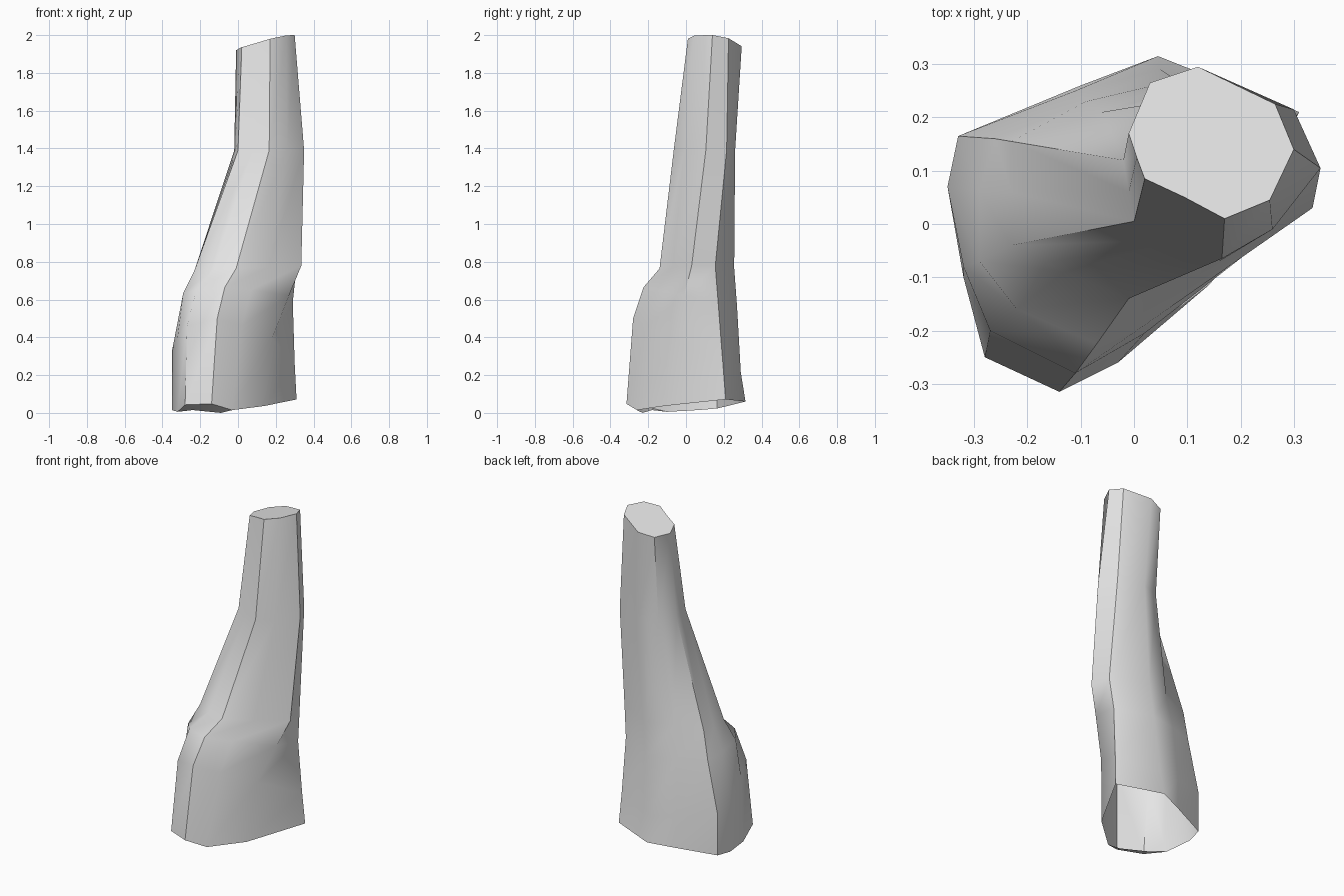
import bpy
import bmesh
import math

# Remove only the default object
default_cube = bpy.data.objects.get("Cube")
if default_cube:
    bpy.data.objects.remove(default_cube, do_unlink=True)


def make_material(name, value):
    """Plain flat grey, shown the same in viewport and render."""
    material = bpy.data.materials.new(name)
    material.use_nodes = True
    colour = (value, value, value, 1)
    material.diffuse_color = colour
    material.node_tree.nodes["Principled BSDF"].inputs["Base Color"].default_value = colour
    return material


def add_section(mesh, outline, height, slope_x=0, slope_y=0):
    """Place a horizontal outline on a gently tilted plane."""
    return [mesh.verts.new((x, y, height + slope_x * x + slope_y * y)) for x, y in outline]


def bridge(mesh, lower, upper):
    """Join two matching sections with a band of quads."""
    count = len(lower)
    for index in range(count):
        following = (index + 1) % count
        mesh.faces.new((lower[index], lower[following], upper[following], upper[index]))


# Outlines run from the back left corner, round the front, to the back
sole = [(-.33, .165), (-.35, .07), (-.32, -.1), (-.28, -.25), (-.14, -.315),
        (-.03, -.26), (.14, -.115), (.31, .21), (.045, .315), (-.1, .26)]
lower_bulge = [(-.33, .165), (-.35, .07), (-.32, -.08), (-.27, -.2), (-.11, -.28),
               (.02, -.205), (.18, -.07), (.3, .195), (.05, .29), (-.11, .25)]
upper_bulge = [(-.26, .16), (-.29, .06), (-.29, -.07), (-.22, -.16), (-.07, -.225),
               (.07, -.155), (.27, -.01), (.29, .17), (.08, .27), (-.09, .23)]
neck = [(-.23, .155), (-.23, .06), (-.23, -.04), (-.13, -.09), (-.01, -.14),
        (.16, -.07), (.335, .03), (.31, .155), (.1, .255), (-.06, .21)]
bend = [(-.02, .12), (-.01, .06), (0, .005), (.08, -.03), (.165, -.065),
        (.26, -.01), (.35, .105), (.3, .215), (.14, .26), (.03, .225)]
tip = [(-.01, .17), (.005, .125), (.02, .085), (.095, .05), (.17, .01),
       (.255, .045), (.3, .14), (.265, .225), (.12, .295), (.03, .265)]

# Bent stem: loft the sections from the open sole to the slanted tip
stem = bmesh.new()
sections = [
    add_section(stem, sole, .035, .07, .07),
    add_section(stem, lower_bulge, .36, slope_y=-.5),
    add_section(stem, upper_bulge, .62, slope_y=-.2),
    add_section(stem, neck, .765, slope_x=.04),
    add_section(stem, bend, 1.39),
    add_section(stem, tip, 1.939, .249, -.095),
]
for lower_section, upper_section in zip(sections, sections[1:]):
    bridge(stem, lower_section, upper_section)

# Flat slanted cut at the tip
stem.faces.new(sections[-1])

# Raise the front toe and roll a narrow lip under it; the sole stays hollow
side, toe_left, toe_right, front = sections[0][2:6]
for vertex in (toe_left, toe_right):
    vertex.co.z += .045
lip_left = stem.verts.new((-.24, -.18, .015))
lip_right = stem.verts.new((-.09, -.23, 0))
stem.faces.new((toe_left, side, lip_left))
stem.faces.new((toe_right, toe_left, lip_left, lip_right))
stem.faces.new((front, toe_right, lip_right))

bmesh.ops.recalc_face_normals(stem, faces=stem.faces)

# Turn the loft into an object with soft sides and crisp ridges
stem_mesh = bpy.data.meshes.new("bent_stem")
stem.to_mesh(stem_mesh)
stem.free()
stem_mesh.materials.append(make_material("plain grey", .8))
bent_stem = bpy.data.objects.new("bent_stem", stem_mesh)
bpy.context.collection.objects.link(bent_stem)

bpy.ops.object.select_all(action="DESELECT")
bent_stem.select_set(True)
bpy.context.view_layer.objects.active = bent_stem
bpy.ops.object.shade_smooth_by_angle(angle=math.radians(45))
